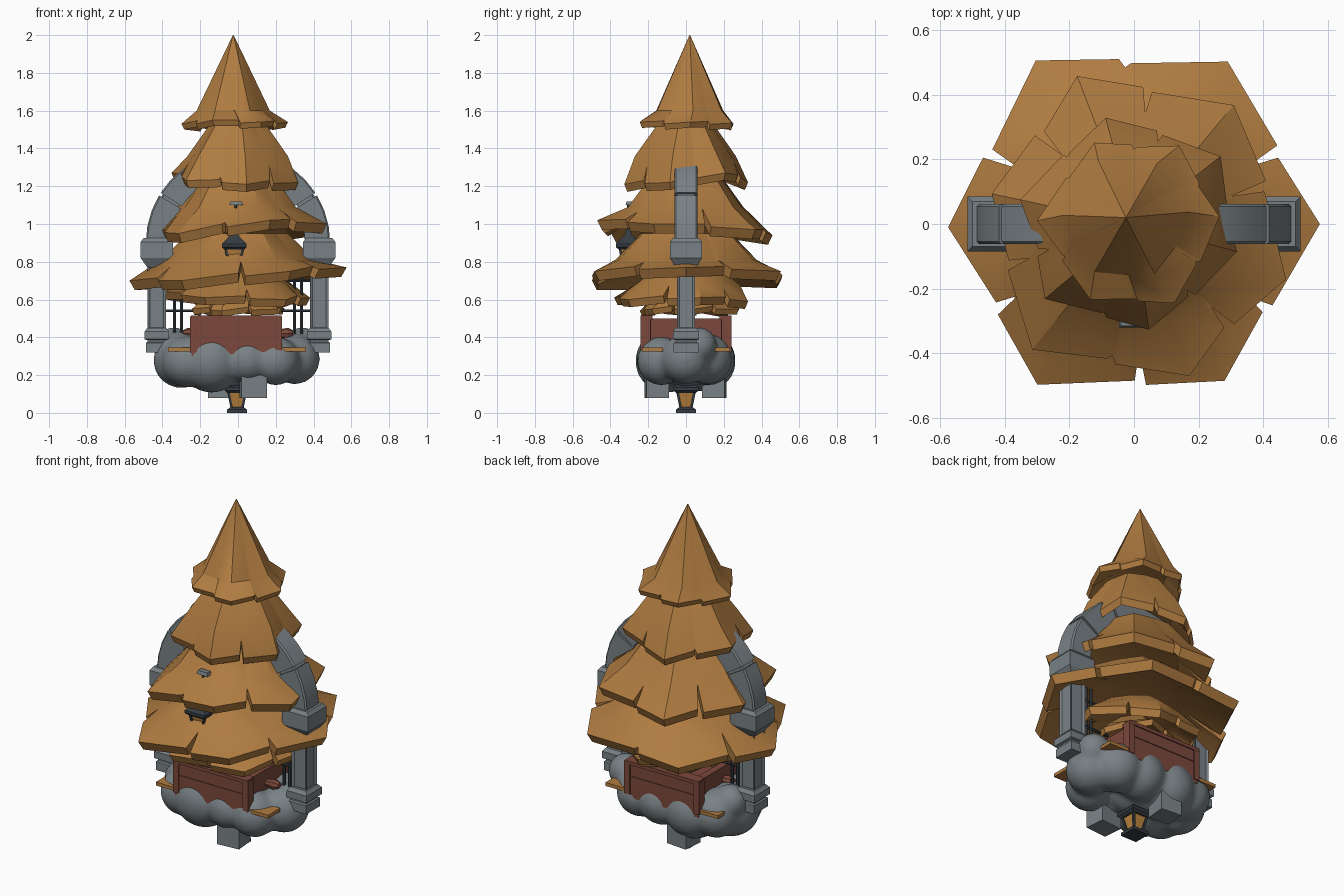
import bpy, bmesh, math, random
from math import radians, cos, sin

random.seed(4)
if "Cube" in bpy.data.objects:
    bpy.data.objects.remove(bpy.data.objects["Cube"], do_unlink=True)


def material(name, r, g, b):
    m = bpy.data.materials.new(name)
    m.use_nodes = True
    m.diffuse_color = (r, g, b, 1)
    m.node_tree.nodes["Principled BSDF"].inputs["Base Color"].default_value = (r, g, b, 1)
    return m


TAN = material("autumn_tan", 0.43, 0.2, 0.052)
STONE = material("stone_grey", 0.19, 0.22, 0.235)
WOOD = material("red_wood", 0.2, 0.065, 0.045)
IRON = material("dark_iron", 0.035, 0.045, 0.055)
GLOW = material("lantern_amber", 0.5, 0.23, 0.05)


def finish(bm, name, mat, angle=None):
    bmesh.ops.recalc_face_normals(bm, faces=bm.faces[:])
    me = bpy.data.meshes.new(name)
    bm.to_mesh(me)
    bm.free()
    me.materials.append(mat)
    ob = bpy.data.objects.new(name, me)
    bpy.context.collection.objects.link(ob)
    if angle:
        bpy.ops.object.select_all(action="DESELECT")
        ob.select_set(True)
        bpy.context.view_layer.objects.active = ob
        bpy.ops.object.shade_smooth_by_angle(angle=radians(angle))
    return ob


def loft(bm, rings):
    """Skin closed rings and cap both ends."""
    vs = [[bm.verts.new(p) for p in ring] for ring in rings]
    n = len(vs[0])
    for a, b in zip(vs, vs[1:]):
        for i in range(n):
            j = (i + 1) % n
            bm.faces.new((a[i], a[j], b[j], b[i]))
    bm.faces.new(vs[0])
    bm.faces.new(vs[-1])


def block(name, x, y, levels, mat, yaw=0, panel=0):
    """Rectangular column; levels are (z, half x, half y)."""
    bm = bmesh.new()
    c, s = cos(radians(yaw)), sin(radians(yaw))
    loft(bm, [[(x + c * i * hx - s * j * hy, y + s * i * hx + c * j * hy, z)
               for i, j in ((-1, -1), (1, -1), (1, 1), (-1, 1))] for z, hx, hy in levels])
    if panel:
        bmesh.ops.recalc_face_normals(bm, faces=bm.faces[:])
        bm.normal_update()
        sides = [f for f in bm.faces if abs(f.normal.z) < 0.5]
        bmesh.ops.inset_individual(bm, faces=sides, thickness=panel, depth=-panel / 2)
    return finish(bm, name, mat)


def rod(name, a, b, r0, r1, mat, sides=6):
    """Straight tapered rod between two points."""
    bm = bmesh.new()
    bmesh.ops.create_cone(bm, cap_ends=True, segments=sides, radius1=r0, radius2=r1,
                          depth=math.dist(a, b))
    ob = finish(bm, name, mat, 40)
    d = [q - p for p, q in zip(a, b)]
    ob.location = [(p + q) / 2 for p, q in zip(a, b)]
    ob.rotation_euler = (0, math.acos(d[2] / math.dist(a, b)), math.atan2(d[1], d[0]))
    return ob


# Foliage tiers: drooping pointed skirts with slits between the flaps
def tier(name, cx, cy, top, shoulder, tips, lip=0.04, droop=0.015, cuts=(0.1, 0.6, 0.9)):
    outer, mid, under = [], [], []
    rs, zs = shoulder
    for k, (ang, r, z) in enumerate(tips):
        ang2, r2, z2 = tips[(k + 1) % len(tips)]
        gap = (ang2 - ang) % 360
        half = ang + gap / 2 + random.uniform(-4, 4)
        rv, zv = (r + r2) * 0.5 * 0.85, (z + z2) / 2 + droop
        cut = random.choice(cuts)
        rc, zc = rv + (rs * 0.97 - rv) * cut, zv + (zs - zv) * cut
        for a, ro, zo, rm in ((ang, r, z, rs * 1.05), (half - 2, rv, zv, rs * 0.96),
                              (half, rc, zc, rs * 0.95), (half + 2, rv * 1.03, zv - 0.015, rs * 0.96)):
            c, s = cos(radians(a)), sin(radians(a))
            outer.append((ro * c, ro * s, zo))
            mid.append((cx + rm * c, cy + rm * s, zs))
            under.append((ro * 0.95 * c, ro * 0.95 * s, zo - lip))
    rt, zt = top
    cap = [(cx + (x - cx) * rt / rs, cy + (y - cy) * rt / rs, zt) for x, y, z in mid]
    inner = [(x * 0.8, y * 0.8, z - lip * 0.6) for x, y, z in mid]
    roof = [(x * 0.3, y * 0.3, zs) for x, y, z in mid]
    bm = bmesh.new()
    loft(bm, [cap, mid, outer, under, inner, roof])
    finish(bm, name, TAN, 32)


tier("foliage_crown", -.025, .02, (.002, 2.0), (.185, 1.6),
     [(5, .265, 1.54), (60, .28, 1.535), (116, .28, 1.53), (178, .3, 1.53), (240, .27, 1.55), (297, .275, 1.54)],
     .03, .005, (0, .1))
tier("foliage_upper", 0, 0, (.15, 1.52), (.26, 1.36),
     [(-15, .33, 1.22), (38, .34, 1.27), (105, .34, 1.22), (168, .36, 1.27), (220, .36, 1.23), (278, .33, 1.21)])
tier("foliage_middle", 0, 0, (.2, 1.24), (.31, 1.09),
     [(-20, .5, 1.0), (50, .48, .97), (111, .49, .94), (168, .45, .96), (231, .5, .95), (290, .5, 1.02)], .05)
tier("foliage_lower", 0, 0, (.25, .95), (.39, .81),
     [(0, .575, .77), (60, .58, .75), (121, .59, .71), (181, .575, .7), (239, .58, .7), (300, .56, .75)], .05)
tier("foliage_skirt", 0, 0, (.18, .76), (.28, .68),
     [(12, .39, .61), (75, .34, .59), (130, .36, .61), (182, .4, .64), (245, .42, .61), (310, .4, .6)])
tier("foliage_base", 0, 0, (.1, .68), (.19, .6),
     [(10, .25, .55), (70, .3, .55), (130, .24, .54), (200, .26, .55), (250, .26, .54), (320, .28, .55)], .03)


# Stone arch standing over the tree
def arch_piece(name, a0, a1, r0, r1, hy):
    bm = bmesh.new()
    steps = max(1, round((a1 - a0) / 11))
    rings = []
    for i in range(steps + 1):
        a = radians(a0 + (a1 - a0) * i / steps)
        rings.append([(r * cos(a), y, .9 + r * sin(a))
                      for r, y in ((r0, -hy), (r1 - .008, -hy), (r1, -hy + .008), (r1, hy - .008),
                                   (r1 - .008, hy), (r0, hy))])
    loft(bm, rings)
    finish(bm, name, STONE, 20)


arch_piece("arch_core", 0, 180, .37, .475, .053)
for k, (a, b) in enumerate(((0, 31), (33, 63), (65, 115), (117, 147), (149, 180))):
    arch_piece("arch_stone_%d" % k, a, b, .355, .488, .062)

for side, s in (("right", -1), ("left", 1)):
    x = s * .43
    block(side + "_pillar_foot", x, 0, [(.32, .058, .065), (.37, .058, .065), (.375, .05, .055),
          (.385, .05, .055), (.39, .065, .07), (.43, .065, .07), (.45, .05, .055)], STONE)
    block(side + "_pillar_shaft", x, 0, [(.44, .048, .048), (.8, .048, .048)], STONE, 0, .018)
    block(side + "_pillar_capital", x, 0, [(.77, .05, .055), (.82, .085, .085), (.905, .085, .085),
          (.925, .07, .07)], STONE)
    # Iron railing and wooden peg between pillar and planter
    for k in range(2):
        px = s * (.3 + .035 * k)
        rod(side + "_railing_bar_%d" % k, (px, 0, .4), (px, 0, .78), .009, .009, IRON)
    for z in (.54, .7):
        rod(side + "_railing_rail", (s * .18, 0, z), (s * .41, 0, z), .008, .008, IRON)
    rod(side + "_peg", (s * .2, -.03, .42), (s * .265, -.03, .42), .02, .03, WOOD, 8)
    rod(side + "_peg_end", (s * .265, -.03, .42), (s * .292, -.03, .42), .03, .018, WOOD, 8)

# Wooden planter
for side, s in (("front", -1), ("back", 1)):
    block(side + "_lower_plank", -.01, s * .21, [(.3, .235, .025), (.425, .235, .025)], WOOD)
    block(side + "_upper_plank", -.01, s * .21, [(.43, .235, .025), (.495, .235, .025)], WOOD)
    block(side + "_planter_rim", -.01, s * .21, [(.425, .225, .02), (.495, .225, .02), (.495, .24, .032),
          (.515, .24, .032)], WOOD)
    block(side + "_floor_board", -.005, s * .178, [(.325, .365, .055), (.345, .365, .055)], TAN)
    for k, x in enumerate((-.235, .215)):
        block(side + "_planter_post_%d" % k, x, s * .215, [(.32, .018, .026), (.51, .018, .026)], WOOD)
for s in (-1, 1):
    block("planter_side_wall", -.01 + s * .2, 0, [(.3, .02, .2), (.5, .02, .2)], WOOD)
block("planter_soil", -.01, 0, [(.3, .19, .19), (.47, .19, .19)], WOOD)

# Cloud base fused from overlapping spheres
bm = bmesh.new()
for x, y, z, r in ((.3, 0, .285, .135), (-.3, 0, .28, .15), (-.14, -.1, .275, .17), (.05, -.14, .28, .125),
                   (.2, -.13, .275, .13), (-.27, -.1, .27, .135), (-.13, .1, .275, .165),
                   (.06, .12, .285, .14), (.21, .11, .285, .135), (-.27, .1, .285, .135),
                   (.34, .07, .36, .095), (-.34, .07, .36, .095), (0, 0, .28, .15)):
    ret = bmesh.ops.create_icosphere(bm, subdivisions=3, radius=r)
    bmesh.ops.translate(bm, verts=ret["verts"], vec=(x, y, z))
cloud = finish(bm, "cloud_base", STONE)
fuse = cloud.modifiers.new("fuse", "REMESH")
fuse.mode = "VOXEL"
fuse.voxel_size = .015
fuse.use_smooth_shade = True
soft = cloud.modifiers.new("soften", "SMOOTH")
soft.factor = .5
soft.iterations = 12

# Stone blocks under the cloud
block("front_under_block", .08, -.155, [(.08, .068, .06), (.24, .068, .06)], STONE, 5)
block("back_under_block", -.09, .15, [(.08, .065, .06), (.24, .065, .06)], STONE, -5)


# Lanterns: glass body, corner bars, iron base and cap
def lantern(name, x, y, z):
    block(name + "_base", x, y, [(z, .052, .052), (z + .018, .052, .052), (z + .03, .035, .035)], IRON)
    block(name + "_glass", x, y, [(z + .03, .027, .027), (z + .11, .045, .045)], GLOW)
    for i in (-1, 1):
        for j in (-1, 1):
            rod(name + "_bar", (x + i * .028, y + j * .028, z + .025),
                (x + i * .046, y + j * .046, z + .115), .009, .009, IRON, 4)
    block(name + "_cap", x, y, [(z + .105, .052, .052), (z + .118, .066, .066), (z + .135, .066, .066),
          (z + .155, .045, .045), (z + .185, .018, .018), (z + .21, .012, .012)], IRON)


lantern("bottom_lantern", -.005, 0, 0)
lantern("front_lantern", -.02, -.305, .76)
rod("lantern_hanger", (-.02, -.305, .95), (-.01, -.305, 1.11), .008, .008, IRON)
block("hanger_plate", -.01, -.3, [(1.1, .036, .02), (1.12, .03, .015)], STONE)
